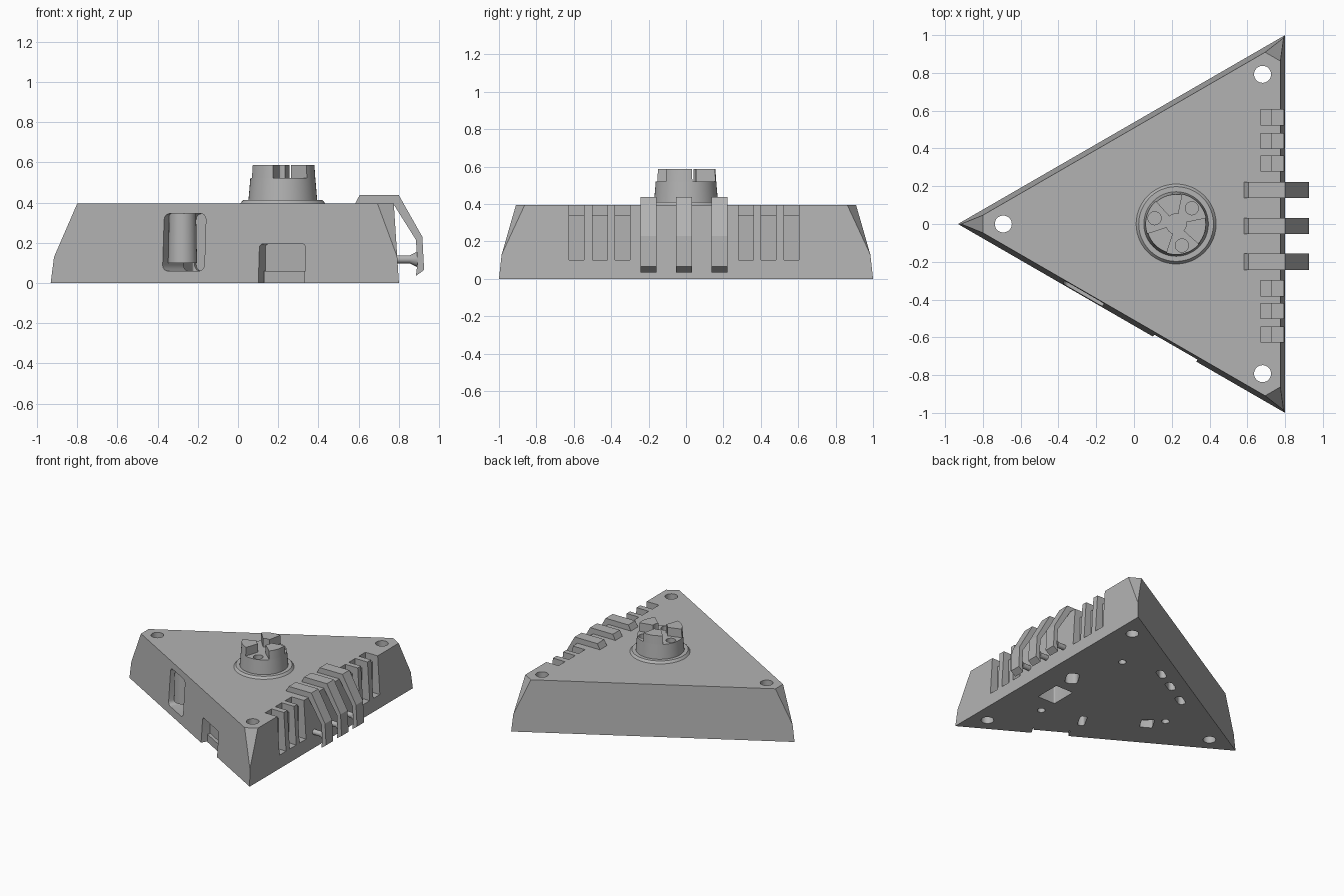
import bpy, bmesh, math
from mathutils import Matrix, Vector

if "Cube" in bpy.data.objects:
    bpy.data.objects.remove(bpy.data.objects["Cube"])

grey = bpy.data.materials.new("plain grey")
grey.diffuse_color = (0.45, 0.45, 0.45, 1)
grey.use_nodes = True
grey.node_tree.nodes["Principled BSDF"].inputs["Base Color"].default_value = grey.diffuse_color
CX, H = 0.223, 0.395            # triangle centre and body height


def make(name, verts, faces, matrix=Matrix()):
    me = bpy.data.meshes.new(name)
    me.from_pydata([matrix @ Vector(v) for v in verts], [], faces)
    bm = bmesh.new()
    bm.from_mesh(me)
    bmesh.ops.recalc_face_normals(bm, faces=bm.faces)
    bm.to_mesh(me)
    bm.free()
    me.materials.append(grey)
    ob = bpy.data.objects.new(name, me)
    bpy.context.collection.objects.link(ob)
    return ob


def prism(name, pts, z0, z1, matrix=Matrix(), scale=1.0):
    """Extrude a 2D outline along local z, optionally tapering the top."""
    n = len(pts)
    verts = [(x, y, z0) for x, y in pts] + [(x * scale, y * scale, z1) for x, y in pts]
    faces = [tuple(range(n)), tuple(range(n, 2 * n))]
    faces += [(i, (i + 1) % n, n + (i + 1) % n, n + i) for i in range(n)]
    return make(name, verts, faces, matrix)


def circle(r, n=32):
    return [(r * math.cos(2 * math.pi * i / n), r * math.sin(2 * math.pi * i / n)) for i in range(n)]


def rounded(w, h, r, n=5):
    pts = []
    for q, (sx, sy) in enumerate([(1, 1), (-1, 1), (-1, -1), (1, -1)]):
        for i in range(n + 1):
            a = math.pi / 2 * (q + i / n)
            pts.append((sx * (w / 2 - r) + r * math.cos(a), sy * (h / 2 - r) + r * math.sin(a)))
    return pts


def cut(target, cutter):
    mod = target.modifiers.new("cut", 'BOOLEAN')
    mod.operation, mod.solver, mod.object = 'DIFFERENCE', 'EXACT', cutter
    bpy.context.view_layer.objects.active = target
    bpy.ops.object.modifier_apply(modifier=mod.name)
    bpy.data.objects.remove(cutter)


def at(x, y, z=0, deg=0):
    return Matrix.Translation((x, y, z)) @ Matrix.Rotation(math.radians(deg), 4, 'Z')


def smooth(ob):
    bpy.ops.object.select_all(action='DESELECT')
    ob.select_set(True)
    bpy.context.view_layer.objects.active = ob
    bpy.ops.object.shade_smooth_by_angle(angle=math.radians(30))


# tapered triangular body with sliced corners
body = prism("body", [(1.155 * math.cos(math.radians(a)), 1.155 * math.sin(math.radians(a)))
                      for a in (60, 180, 300)], 0, H, at(CX, 0), 0.956)
bm = bmesh.new()
bm.from_mesh(body.data)
for a in (60, 180, 300):
    u = Vector((math.cos(math.radians(a)), math.sin(math.radians(a)), 0))
    res = bmesh.ops.bisect_plane(bm, geom=bm.verts[:] + bm.edges[:] + bm.faces[:],
                                 plane_co=Vector((CX, 0, H)) + u * 1.023,
                                 plane_no=u * 0.265 + Vector((0, 0, 0.115)), clear_outer=True)
    bmesh.ops.holes_fill(bm, edges=[e for e in bm.edges if e.is_boundary])
bmesh.ops.recalc_face_normals(bm, faces=bm.faces)
bm.to_mesh(body.data)
bm.free()

# corner through holes and screw holes underneath
for a in (60, 180, 300):
    c, s = math.cos(math.radians(a)), math.sin(math.radians(a))
    cut(body, prism("cutter", circle(0.045), -0.1, 0.6, at(CX + 0.915 * c, 0.915 * s)))
    cut(body, prism("cutter", circle(0.028, 16), -0.1, 0.15, at(CX + 0.512 * c, 0.512 * s)))

# stepped vent grooves on the right side
XZ = Matrix(((1, 0, 0, 0), (0, 0, -1, 0), (0, 1, 0, 0), (0, 0, 0, 1)))
groove = [(0.67, 0.5), (0.67, 0.34), (0.73, 0.34), (0.73, 0.1), (0.9, 0.1), (0.9, 0.5)]
for side in (1, -1):
    for y in (0.33, 0.45, 0.575):
        yc = side * y - 0.01
        cut(body, prism("cutter", groove, -yc - 0.04, -yc + 0.04, XZ))

# window and stepped notch on the front slanted side (local x along edge, y up, z out)
FACE = Matrix(((0.866, 0, -0.5, -0.066), (-0.5, 0, -0.866, -0.5), (0, 1, 0, 0), (0, 0, 0, 1)))
cut(body, prism("cutter", rounded(0.24, 0.285, 0.03), -0.34, 0.1,
                FACE @ Matrix.Translation((-0.24, 0.2025, 0))))
cut(body, prism("cutter", rounded(0.265, 0.4, 0.02), -0.07, 0.1,
                FACE @ Matrix.Translation((0.325, -0.005, 0))))
ledge = [(0.2, 0), (0.45, 0), (0.45, 0.06), (0.2, 0.06)]
prism("notch_ledge", ledge, -0.08, -0.045, FACE)

# underside slots and sockets: x, y, angle, length, width, corner, depth
for x, y, a, l, w, r, d in [(0.158, 0.487, 30, 0.11, 0.055, 0.027, 0.1),
                            (0.0, 0.398, 30, 0.11, 0.055, 0.027, 0.1),
                            (-0.18, 0.29, 30, 0.11, 0.055, 0.027, 0.1),
                            (0.6, 0.04, 60, 0.14, 0.09, 0.03, 0.1),
                            (0.545, -0.21, 0, 0.15, 0.2, 0.01, 0.15),
                            (0.163, -0.37, 62, 0.13, 0.05, 0.02, 0.1),
                            (-0.21, -0.107, 60, 0.11, 0.09, 0.01, 0.2)]:
    cut(body, prism("cutter", rounded(l, w, r), -0.1, d, at(x, y, 0, a)))
smooth(body)

# roller inside the window
roller_pos = FACE @ Vector((-0.3, 0, -0.1))
smooth(prism("window_roller", circle(0.072), 0.1, 0.35, at(roller_pos.x, 0 + roller_pos.y), 0.93))

# turret collar and drum
smooth(prism("turret_collar", circle(0.22, 48), 0.385, 0.412, at(CX, 0), 0.9))
drum = prism("turret_drum", circle(0.172, 48), 0.4, 0.522, at(CX, 0), 0.94)
for a in (45, 165, 285):
    cut(drum, prism("cutter", circle(0.035, 20), 0.45, 0.6,
                    at(CX + 0.118 * math.cos(math.radians(a)), 0.118 * math.sin(math.radians(a)))))
smooth(drum)

# raised wedge teeth on the drum
for i, a in enumerate((105, 225, 345)):
    outer = [(0.162 * math.cos(t), 0.162 * math.sin(t)) for t in
             [math.radians(-27 + 54 * k / 8) for k in range(9)]]
    inner = [(0.055 * math.cos(t), 0.055 * math.sin(t)) for t in
             [math.radians(27 - 54 * k / 4) for k in range(5)]]
    smooth(prism("turret_tooth_%d" % (i + 1), outer + inner, 0.515, 0.588, at(CX, 0, 0, a), 0.97))

# bent arms over the right edge, each held by a flared pin
arm = [(0.58, 0.39), (0.605, 0.437), (0.8, 0.437), (0.917, 0.23), (0.926, 0.065), (0.885, 0.035),
       (0.893, 0.1), (0.885, 0.215), (0.775, 0.39)]
ALONG_X = Matrix(((0, 0, 1, 0), (1, 0, 0, 0), (0, 1, 0, 0), (0, 0, 0, 1)))
for i, y in enumerate((-0.2, -0.01, 0.18)):
    prism("arm_%d" % (i + 1), arm, -y - 0.043, -y + 0.043, XZ)
    pin = Matrix.Translation((0, y, 0.118)) @ ALONG_X
    smooth(prism("arm_pin_%d" % (i + 1), circle(0.02, 16), 0.77, 0.87, pin))
    smooth(prism("pin_flare_%d" % (i + 1), circle(0.02, 16), 0.855, 0.898, pin, 2.1))
